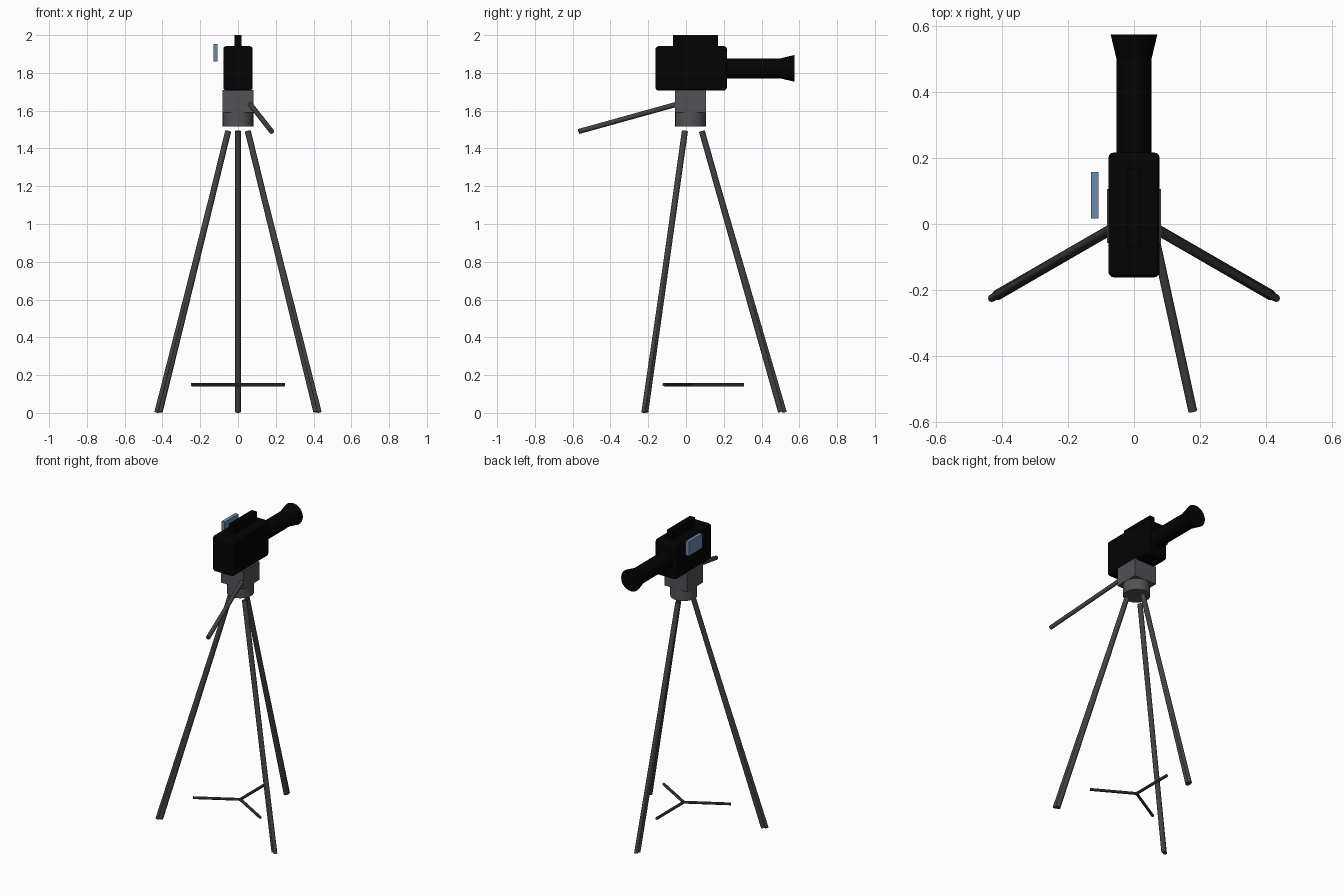
import bpy, math
from mathutils import Vector

if "Cube" in bpy.data.objects:
    bpy.data.objects.remove(bpy.data.objects["Cube"])


def material(name, rgb):
    m = bpy.data.materials.new(name)
    m.diffuse_color = (*rgb, 1)
    m.use_nodes = True
    m.node_tree.nodes["Principled BSDF"].inputs["Base Color"].default_value = m.diffuse_color
    return m


BLACK = material("body black", (0.001, 0.001, 0.001))
GREY = material("head grey", (0.085, 0.085, 0.092))
DARK = material("leg dark grey", (0.055, 0.055, 0.06))
BLUE = material("screen blue", (0.14, 0.25, 0.42))
CY = 0.024  # y of the tripod axis


def finish(name, mat, smooth=False):
    o = bpy.context.object
    o.name = name
    o.data.materials.append(mat)
    if smooth:
        bpy.ops.object.shade_smooth_by_angle(angle=math.radians(40))
    return o


def box(name, lo, hi, mat, bevel=0):
    lo, hi = Vector(lo), Vector(hi)
    bpy.ops.mesh.primitive_cube_add(size=1, location=(lo + hi) / 2)
    o = bpy.context.object
    o.scale = hi - lo
    bpy.ops.object.transform_apply(location=False, rotation=False, scale=True)
    finish(name, mat)
    if bevel:
        b = o.modifiers.new("bevel", 'BEVEL')
        b.width, b.segments = bevel, 3
    return o


def rod(name, a, b, r1, mat, r2=None, sides=12):
    a, b = Vector(a), Vector(b)
    d = b - a
    bpy.ops.mesh.primitive_cone_add(vertices=sides, radius1=r1, radius2=r1 if r2 is None else r2,
                                    depth=d.length, location=(a + b) / 2)
    bpy.context.object.rotation_euler = d.to_track_quat('Z', 'Y').to_euler()
    return finish(name, mat, True)


# camera body, top handle, lens with flared hood, side screen
box("camera_body", (-0.078, -0.162, 1.706), (0.078, 0.217, 1.942), BLACK, 0.018)
box("top_handle", (-0.019, -0.069, 1.93), (0.019, 0.169, 2.0), BLACK)
rod("lens_barrel", (0, 0.2, 1.824), (0, 0.503, 1.824), 0.053, BLACK, sides=32)
rod("lens_hood", (0, 0.5, 1.824), (0, 0.575, 1.824), 0.053, BLACK, 0.071, sides=32)
box("side_screen", (-0.131, 0.016, 1.860), (-0.108, 0.158, 1.954), BLUE)

# tripod head
box("head_block", (-0.082, CY - 0.082, 1.59), (0.082, CY + 0.082, 1.71), GREY)
rod("head_base", (0, CY, 1.515), (0, CY, 1.6), 0.081, GREY, sides=32)
rod("pan_handle", (0.05, 0.02, 1.653), (0.178, -0.567, 1.49), 0.0135, DARK)


# legs: a thick tube with a thinner one splaying out of it, plus spreader arms
def polar(i, r, z):
    t = math.radians(90 + 120 * i)
    return (r * math.cos(t), CY + r * math.sin(t), z)


for i in range(3):
    rod(f"leg_{i + 1}", polar(i, 0.06, 1.492), polar(i, 0.479, 0.005), 0.016, DARK)
    rod(f"leg_inner_tube_{i + 1}", polar(i, 0.062, 1.49), polar(i, 0.498, 0.003), 0.0115, DARK)
    rod(f"spreader_arm_{i + 1}", polar(i, 0, 0.15), polar(i, 0.283, 0.15), 0.009, DARK, sides=8)
